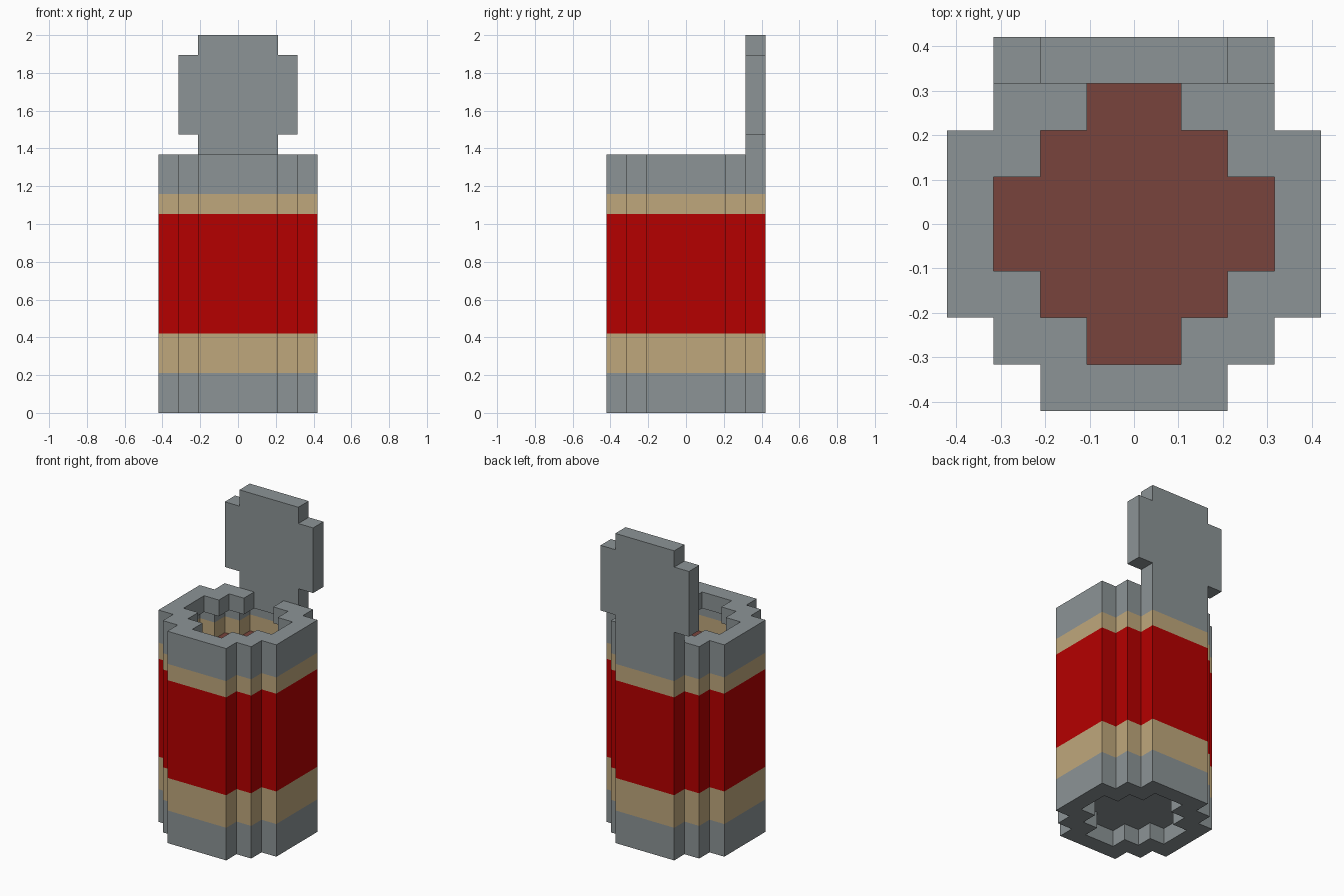
import bpy, bmesh

if "Cube" in bpy.data.objects:
    bpy.data.objects.remove(bpy.data.objects["Cube"])

U = 2 / 19  # one block


def lin(c):
    c /= 255
    return c / 12.92 if c <= 0.04045 else ((c + 0.055) / 1.055) ** 2.4


def material(name, r, g, b):
    m = bpy.data.materials.new(name)
    m.diffuse_color = (lin(r), lin(g), lin(b), 1)
    m.use_nodes = True
    m.node_tree.nodes["Principled BSDF"].inputs["Base Color"].default_value = m.diffuse_color
    return m


MATS = [material("tin grey", 140, 148, 150),
        material("label tan", 191, 167, 124),
        material("label red", 181, 0, 0),
        material("contents brown", 121, 68, 60)]
GREY, TAN, RED, BROWN = range(4)


def finish(name, bm, mats):
    bmesh.ops.recalc_face_normals(bm, faces=bm.faces)
    me = bpy.data.meshes.new(name)
    bm.to_mesh(me)
    bm.free()
    for m in mats:
        me.materials.append(m)
    ob = bpy.data.objects.new(name, me)
    bpy.context.collection.objects.link(ob)
    return ob


def outline(r):
    """Stepped round outline, counter-clockwise, reaching r blocks out."""
    q = [(r, r - 2), (r - 1, r - 2), (r - 1, r - 1), (r - 2, r - 1), (r - 2, r)]
    pts = []
    for _ in range(4):
        pts += q
        q = [(-y, x) for x, y in q]
    return pts


def ring(bm, r, z):
    return [bm.verts.new((x * U, y * U, z * U)) for x, y in outline(r)]


# can: rings (radius, height, colour of band leading to it), base recess to inside
bm = bmesh.new()
T = 3.96  # inside of the thin wall, under the thick rim
steps = [(3, 1, GREY), (3, 0, GREY), (4, 0, GREY), (4, 2, GREY), (4, 4, TAN),
         (4, 10, RED), (4, 11, TAN), (4, 13, GREY), (3, 13, GREY),
         (3, 12, GREY), (T, 12, GREY), (T, 11, GREY), (T, 10, TAN)]
prev = None
for r, z, mat in steps:
    cur = ring(bm, r, z)
    if prev is None:
        bm.faces.new(cur[::-1])  # recessed base panel
    else:
        n = len(cur)
        for i in range(n):
            j = (i + 1) % n
            f = bm.faces.new((prev[i], prev[j], cur[j], cur[i]))
            f.material_index = mat
    prev = cur
bmesh.ops.remove_doubles(bm, verts=bm.verts, dist=1e-5)
finish("can", bm, MATS[:3])

# contents filling the can
bm = bmesh.new()
bm.faces.new(ring(bm, T, 10))
contents = finish("contents", bm, [MATS[BROWN]])
if contents.data.polygons[0].normal.z < 0:
    contents.data.flip_normals()

# open lid standing at the back
half = [(2, 13), (2, 14), (3, 14), (3, 18), (2, 18), (2, 19)]
profile = half + [(-x, z) for x, z in reversed(half)]
bm = bmesh.new()
f = bm.faces.new([bm.verts.new((x * U, 3 * U, z * U)) for x, z in profile])
ext = bmesh.ops.extrude_face_region(bm, geom=[f], use_keep_orig=True)
bmesh.ops.translate(bm, vec=(0, U, 0),
                    verts=[v for v in ext["geom"] if isinstance(v, bmesh.types.BMVert)])
finish("lid", bm, [MATS[GREY]])
